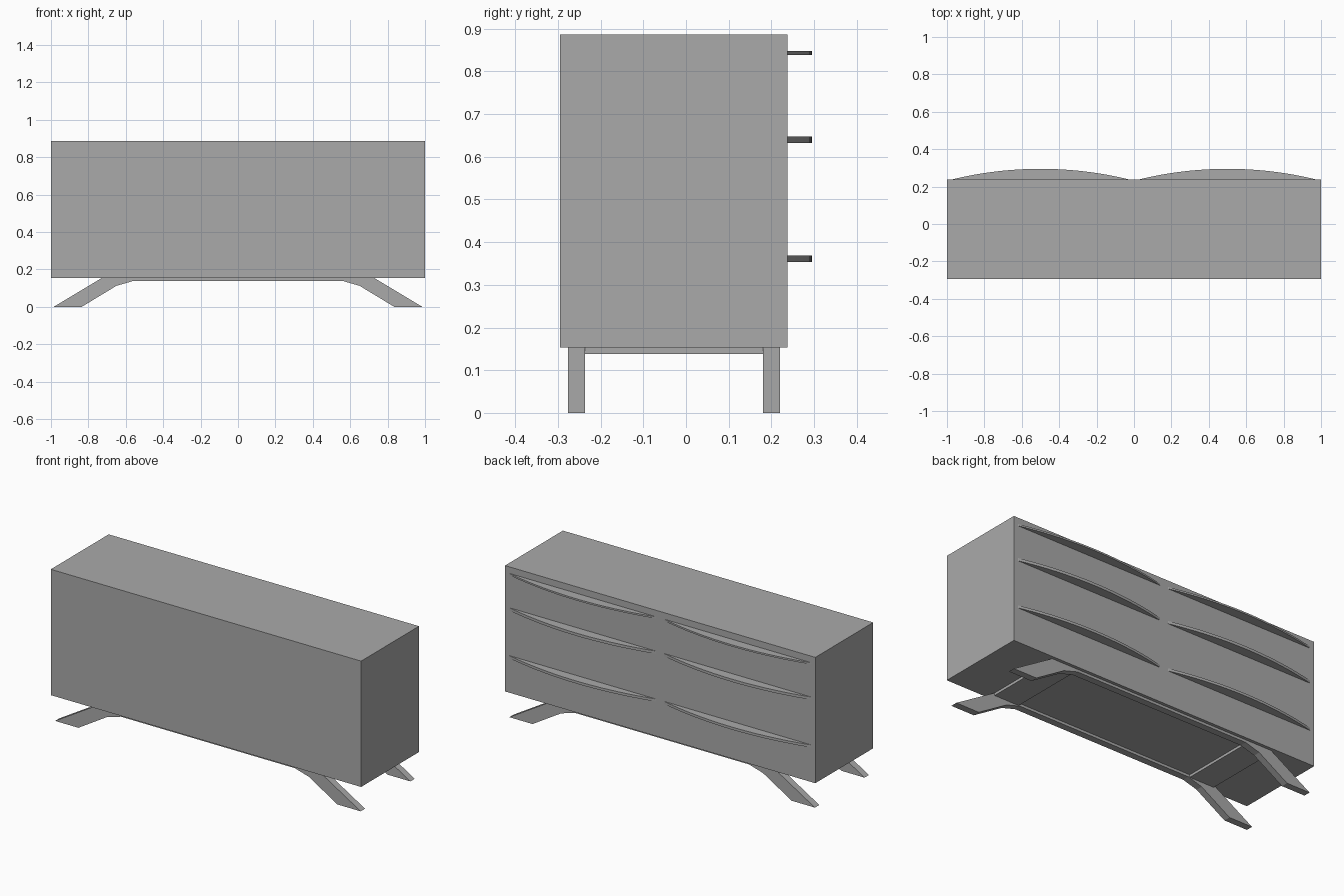
import bpy
import bmesh

cube = bpy.data.objects.get("Cube")
if cube:
    bpy.data.objects.remove(cube, do_unlink=True)

# One grey for the whole piece
GREY = (0.4, 0.4, 0.4, 1)
grey = bpy.data.materials.new("grey_paint")
grey.use_nodes = True
grey.diffuse_color = GREY
grey.node_tree.nodes["Principled BSDF"].inputs["Base Color"].default_value = GREY


def extrude(name, points, offset):
    """Extrude a closed 3D outline along offset into a solid part."""
    bm = bmesh.new()
    face = bm.faces.new([bm.verts.new(p) for p in points])
    grown = bmesh.ops.extrude_face_region(bm, geom=[face], use_keep_orig=True)
    verts = [v for v in grown["geom"] if isinstance(v, bmesh.types.BMVert)]
    bmesh.ops.translate(bm, verts=verts, vec=offset)
    bmesh.ops.recalc_face_normals(bm, faces=bm.faces)
    mesh = bpy.data.meshes.new(name)
    bm.to_mesh(mesh)
    bm.free()
    mesh.materials.append(grey)
    obj = bpy.data.objects.new(name, mesh)
    bpy.context.collection.objects.link(obj)
    return obj


def box(name, x0, x1, y0, y1, z0, z1):
    outline = [(x0, y0, z0), (x1, y0, z0), (x1, y1, z0), (x0, y1, z0)]
    return extrude(name, outline, (0, 0, z1 - z0))


FRONT, BACK, BASE, TOP = -0.295, 0.238, 0.153, 0.886
box("cabinet_body", -1, 1, FRONT, BACK, BASE, TOP)

# Splayed leg pairs, each joined by a thin rail
half = [(0.56, 0.138), (0.65, 0.112), (0.835, 0), (0.985, 0), (0.73, BASE)]
profile = half + [(-x, z) for x, z in reversed(half)]
for name, y in (("front_leg_pair", -0.277), ("back_leg_pair", 0.18)):
    extrude(name, [(x, y, z) for x, z in profile], (0, 0.04, 0))

# Crossbars between the leg pairs
for name, x0 in (("right_crossbar", -0.73), ("left_crossbar", 0.57)):
    box(name, x0, x0 + 0.16, -0.237, 0.18, 0.138, BASE)

# Bowed drawer pulls, thin segments of a circle
HALF_WIDTH, DEPTH, STEPS = 0.474, 0.057, 24
radius = (HALF_WIDTH ** 2 + DEPTH ** 2) / (2 * DEPTH)
for row, z0, z1 in (("top", 0.838, 0.848), ("middle", 0.632, 0.648),
                    ("bottom", 0.354, 0.369)):
    for side, centre in (("right", -0.5), ("left", 0.5)):
        arc = []
        for i in range(STEPS + 1):
            x = HALF_WIDTH * (2 * i / STEPS - 1)
            y = BACK + DEPTH - radius + (radius ** 2 - x ** 2) ** 0.5
            arc.append((centre + x, y, z0))
        pull = extrude(f"{row}_{side}_pull", arc, (0, 0, z1 - z0))
        bpy.ops.object.select_all(action="DESELECT")
        pull.select_set(True)
        bpy.context.view_layer.objects.active = pull
        bpy.ops.object.shade_smooth_by_angle()
